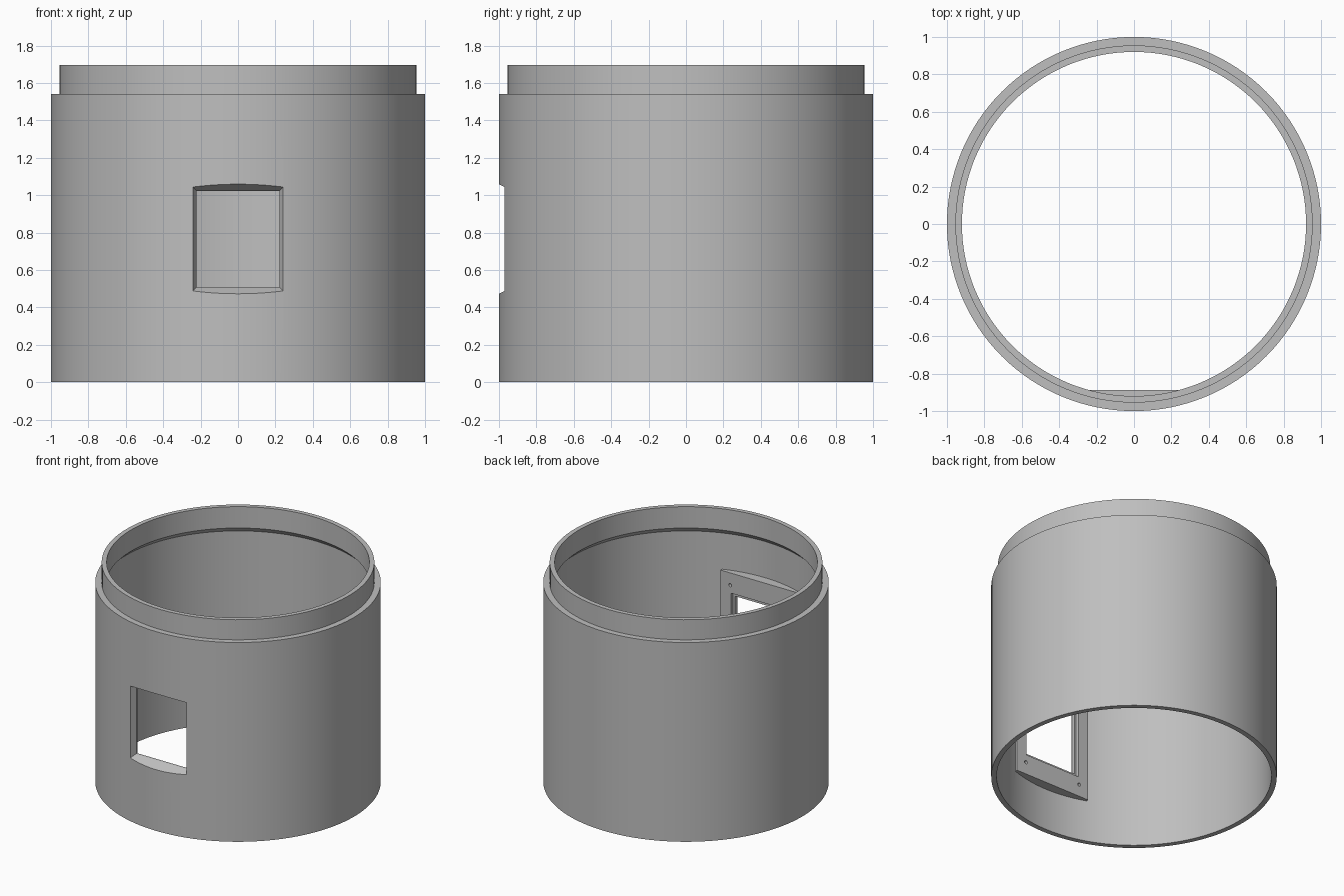
import bpy, bmesh, math

if "Cube" in bpy.data.objects:
    bpy.data.objects.remove(bpy.data.objects["Cube"])

SEG = 128
WIN_Z = 0.766      # height of the window centre
BOSS_Y = -0.887    # flat inner face of the window mount

grey = bpy.data.materials.new("mid_grey")
grey.diffuse_color = (0.52, 0.52, 0.52, 1)
grey.use_nodes = True
grey.node_tree.nodes["Principled BSDF"].inputs["Base Color"].default_value = grey.diffuse_color


def loft(name, rings, closed=False):
    """Skin a series of equal-length point rings; cap the ends unless closed."""
    bm = bmesh.new()
    loops = [[bm.verts.new(p) for p in ring] for ring in rings]
    n = len(loops[0])
    pairs = list(zip(loops, loops[1:] + loops[:1])) if closed else list(zip(loops, loops[1:]))
    for a, b in pairs:
        for i in range(n):
            j = (i + 1) % n
            bm.faces.new((a[i], a[j], b[j], b[i]))
    if not closed:
        bm.faces.new(loops[0])
        bm.faces.new(loops[-1])
    bmesh.ops.recalc_face_normals(bm, faces=bm.faces)
    mesh = bpy.data.meshes.new(name)
    bm.to_mesh(mesh)
    bm.free()
    mesh.materials.append(grey)
    obj = bpy.data.objects.new(name, mesh)
    bpy.context.collection.objects.link(obj)
    return obj


def circle(r, z):
    return [(r * math.cos(math.tau * i / SEG), r * math.sin(math.tau * i / SEG), z)
            for i in range(SEG)]


def window_ring(y, hw, hh):
    return [(sx * hw, y, WIN_Z + sz * hh) for sx, sz in ((-1, -1), (1, -1), (1, 1), (-1, 1))]


def combine(target, tool, operation):
    mod = target.modifiers.new(operation.lower(), 'BOOLEAN')
    mod.object, mod.operation, mod.solver = tool, operation, 'EXACT'
    bpy.context.view_layer.objects.active = target
    bpy.ops.object.modifier_apply(modifier=mod.name)
    bpy.data.objects.remove(tool)


# Tube wall with a narrower lip and a sloped inner shoulder beneath it
profile = [(1, 0), (1, 1.54), (0.955, 1.54), (0.955, 1.695),
           (0.92, 1.695), (0.92, 1.53), (0.962, 1.488), (0.962, 0)]
body = loft("tube_housing", [circle(r, z) for r, z in profile], closed=True)

# Flat window mount on the inside of the front wall
half = math.asin(0.325 / 0.98)
arc = [(0.98 * math.sin(t), -0.98 * math.cos(t))
       for t in (half * (k / 8 - 1) for k in range(17))]
outline = arc + [(0.325, BOSS_Y), (-0.325, BOSS_Y)]
mount = loft("window_mount", [[(x, y, z) for x, y in outline]
                              for z in (WIN_Z - 0.442, WIN_Z + 0.442)])
combine(body, mount, 'UNION')

# Window: flared outside, straight throat, shallow pane pocket at the back
combine(body, loft("window_cutter", [
    window_ring(-1.06, 0.283, 0.324), window_ring(-0.93, 0.222, 0.257),
    window_ring(-0.915, 0.222, 0.257), window_ring(-0.915, 0.238, 0.287),
    window_ring(-0.80, 0.238, 0.287)]), 'DIFFERENCE')

# Blind screw holes at the four corners of the mount
for sx in (-1, 1):
    for sz in (-1, 1):
        rings = [[(sx * 0.243 + 0.013 * math.cos(math.tau * k / 16), y,
                   WIN_Z + sz * 0.347 + 0.013 * math.sin(math.tau * k / 16))
                  for k in range(16)] for y in (-0.94, -0.85)]
        combine(body, loft("screw_cutter", rings), 'DIFFERENCE')

# Smooth the round walls, keep the edges crisp
bpy.ops.object.select_all(action='DESELECT')
body.select_set(True)
bpy.context.view_layer.objects.active = body
bpy.ops.object.shade_smooth_by_angle(angle=math.radians(25))
